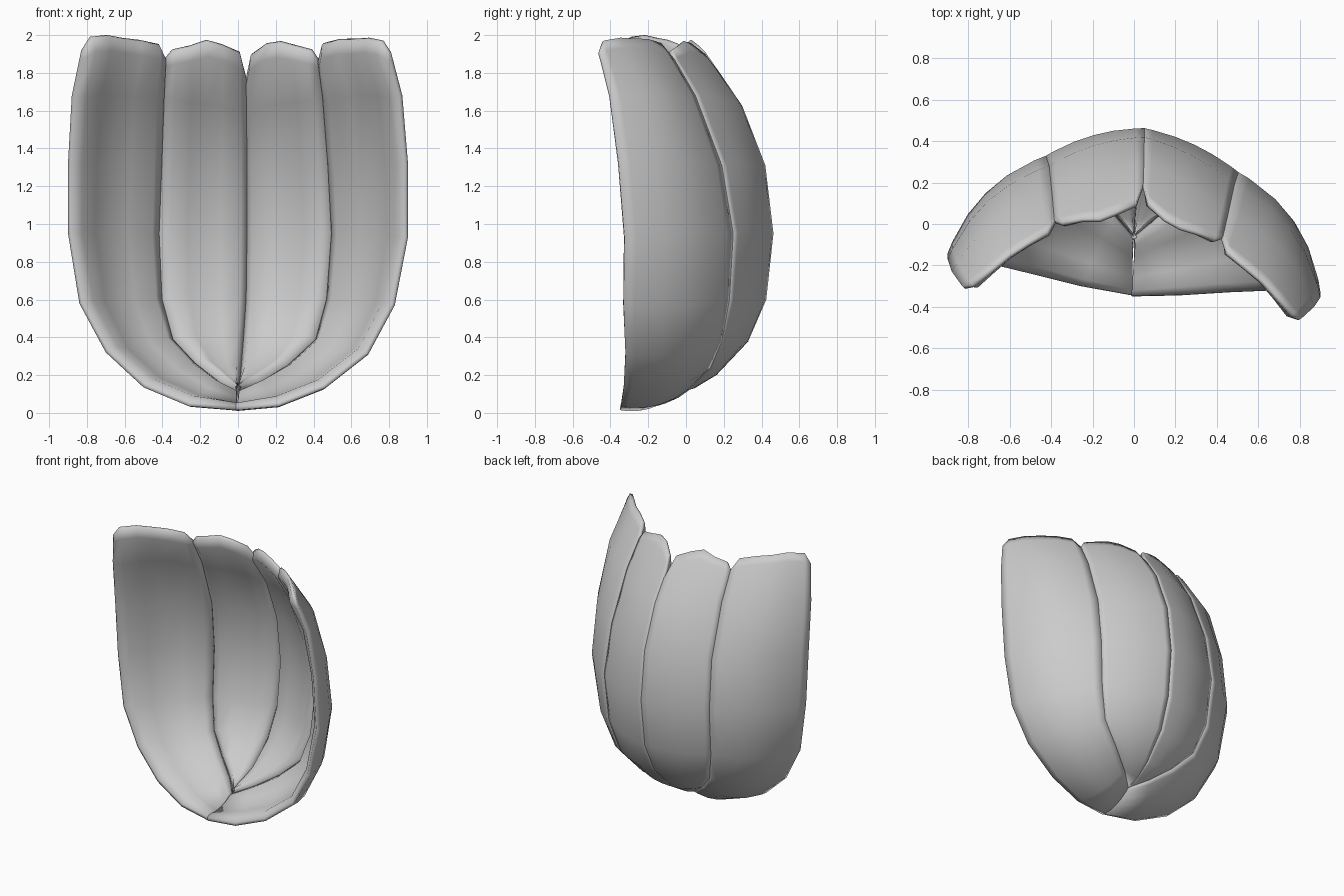
import bpy
from mathutils import Vector

if "Cube" in bpy.data.objects:
    bpy.data.objects.remove(bpy.data.objects["Cube"])

# Seam curves running from the base up to the rim, one (x, y, z) per row
LEFT_EDGE = [(-.01, -.345, .015), (-.26, -.30, .035), (-.50, -.24, .135), (-.70, -.19, .32), (-.84, -.16, .58),
             (-.90, -.14, .95), (-.90, -.17, 1.32), (-.88, -.23, 1.68), (-.83, -.30, 1.92)]
LEFT_SEAM = [(0, -.06, .10), (-.10, .05, .15), (-.23, .14, .25), (-.35, .22, .38), (-.41, .29, .60),
             (-.425, .33, .95), (-.41, .28, 1.31), (-.395, .14, 1.68), (-.385, .02, 1.88)]
CENTRE_SEAM = [(0, -.06, .10), (.005, .04, .13), (.015, .16, .20), (.03, .33, .38), (.045, .425, .60),
               (.05, .463, .95), (.05, .42, 1.31), (.048, .30, 1.62), (.045, .20, 1.77)]
RIGHT_SEAM = [(0, -.06, .10), (.12, .04, .15), (.27, .13, .24), (.42, .19, .38), (.48, .23, .60),
              (.505, .25, .95), (.485, .19, 1.31), (.455, .05, 1.68), (.43, -.06, 1.87)]
RIGHT_EDGE = [(-.01, -.35, .015), (.22, -.345, .035), (.46, -.33, .13), (.69, -.32, .31), (.83, -.33, .57),
              (.90, -.325, .93), (.90, -.355, 1.32), (.87, -.40, 1.68), (.81, -.455, 1.91)]
U = (0, .08, .3, .5, .7, .92, 1)


def petal(name, a, b, bulge, lifts):
    """Loft a bulged sheet between two seams, thick inside and thin at the rim."""
    a, b = [Vector(p) for p in a], [Vector(p) for p in b]
    n, m = len(a), len(U)
    rows = []
    for i in range(n):
        lo, hi = max(i - 1, 0), min(i + 1, n - 1)
        chord = b[i] - a[i]
        tangent = (a[hi] + b[hi]) - (a[lo] + b[lo])
        out = tangent.cross(chord).normalized()
        k = bulge * chord.length * (.6 if i == n - 1 else 1)
        rows.append([a[i] + chord * u + out * k * 4 * u * (1 - u) for u in U])
    # rounded top edge: extend the inner columns along the surface
    for j, lift in enumerate(lifts, 1):
        d = rows[-1][j] - rows[-2][j]
        rows[-1][j] = rows[-1][j] + d * (lift / d.z)
    # extra row just under the rim so that the rim can taper
    rows.insert(-1, [p.lerp(q, .82) for p, q in zip(rows[-2], rows[-1])])
    n += 1
    faces = [(i * m + j, (i + 1) * m + j, (i + 1) * m + j + 1, i * m + j + 1)
             for i in range(n - 1) for j in range(m - 1)]
    me = bpy.data.meshes.new(name)
    me.from_pydata([p for r in rows for p in r], [], faces)
    me.update()
    ob = bpy.data.objects.new(name, me)
    bpy.context.collection.objects.link(ob)
    group = ob.vertex_groups.new(name="thickness")
    for i in range(n):
        for j in range(m):
            rim = i == n - 1 or j in (0, m - 1)
            group.add([i * m + j], .35 if rim else .7 if i == 0 else 1, 'REPLACE')
    s = ob.modifiers.new("thickness", 'SOLIDIFY')
    s.thickness, s.offset, s.vertex_group = .06, -1, "thickness"
    bpy.ops.object.select_all(action='DESELECT')
    ob.select_set(True)
    bpy.context.view_layer.objects.active = ob
    bpy.ops.object.shade_smooth()
    return ob


# Four petals around the back of the cup
petal("outer_petal_left", LEFT_EDGE, LEFT_SEAM, .115, (.07, .08, .07, .07, .065))
petal("inner_petal_left", LEFT_SEAM, CENTRE_SEAM, .068, (.05, .09, .14, .14, .13))
petal("inner_petal_right", CENTRE_SEAM, RIGHT_SEAM, .06, (.12, .15, .14, .10, .06))
petal("outer_petal_right", RIGHT_SEAM, RIGHT_EDGE, .125, (.08, .085, .075, .075, .06))
